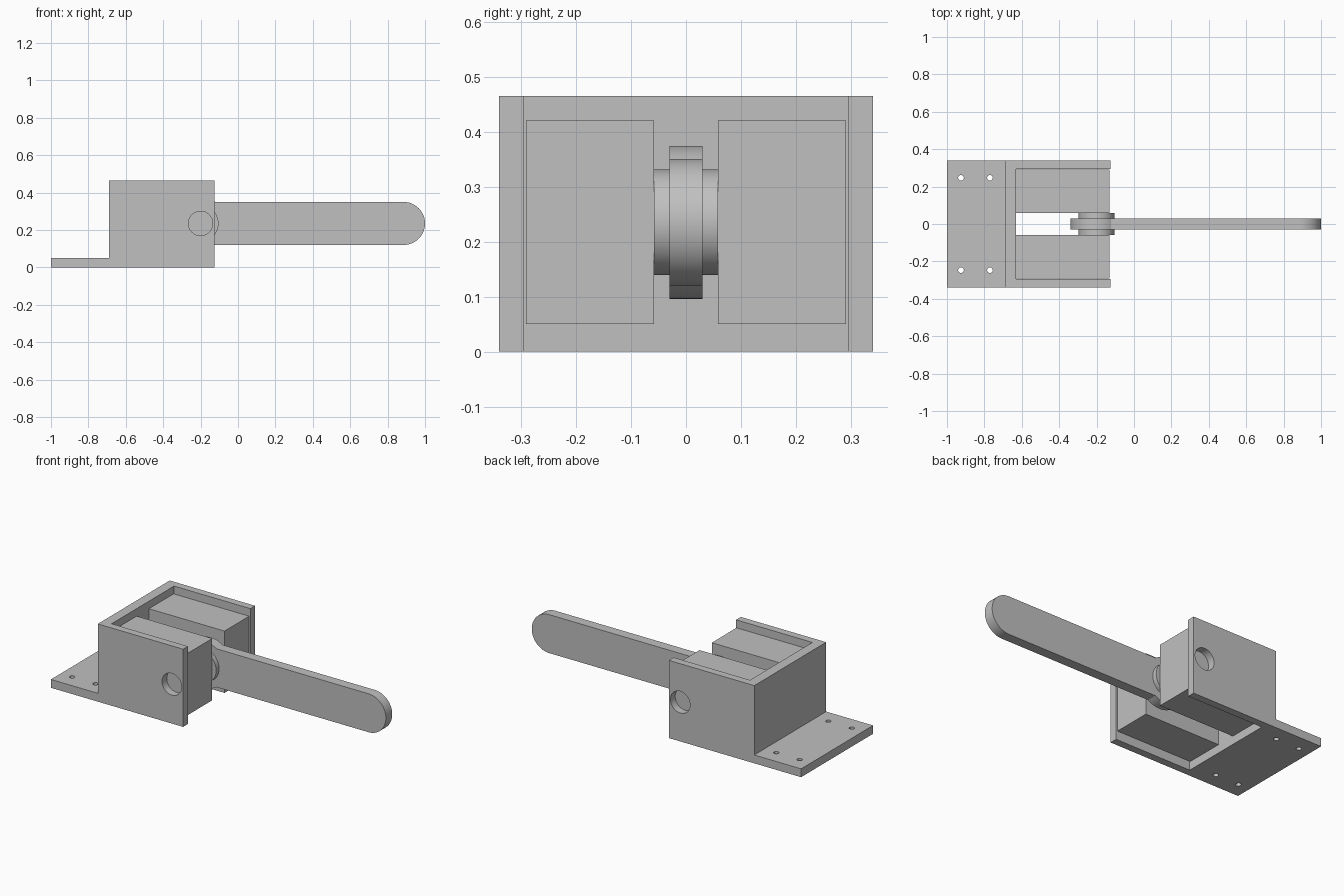
import bpy, bmesh
from math import pi, sin, cos, asin
from mathutils import Vector, Matrix

cube = bpy.data.objects.get("Cube")
if cube:
    bpy.data.objects.remove(cube, do_unlink=True)

grey = bpy.data.materials.new("plain grey")
grey.use_nodes = True
grey.diffuse_color = (0.53, 0.53, 0.53, 1)
grey.node_tree.nodes["Principled BSDF"].inputs["Base Color"].default_value = (0.53, 0.53, 0.53, 1)

PIVOT_X, PIVOT_Z = -0.20, 0.235


def finish(name, bm):
    bmesh.ops.recalc_face_normals(bm, faces=bm.faces)
    mesh = bpy.data.meshes.new(name)
    bm.to_mesh(mesh)
    bm.free()
    obj = bpy.data.objects.new(name, mesh)
    bpy.context.collection.objects.link(obj)
    mesh.materials.append(grey)
    return obj


def box(name, low, high):
    bm = bmesh.new()
    low, high = Vector(low), Vector(high)
    size = Matrix.Diagonal((*(high - low), 1))
    bmesh.ops.create_cube(bm, size=1, matrix=Matrix.Translation((low + high) / 2) @ size)
    return finish(name, bm)


def cylinder(name, centre, radius, depth, sideways=False, segments=64):
    bm = bmesh.new()
    turn = Matrix.Rotation(pi / 2 if sideways else 0, 4, "X")
    bmesh.ops.create_cone(bm, cap_ends=True, segments=segments, radius1=radius, radius2=radius,
                          depth=depth, matrix=Matrix.Translation(centre) @ turn)
    return finish(name, bm)


def side_profile(name, points, half_width):
    """Extrude an x-z outline symmetrically along y."""
    bm = bmesh.new()
    face = bm.faces.new([bm.verts.new((x, -half_width, z)) for x, z in points])
    new = bmesh.ops.extrude_face_region(bm, geom=[face])["geom"]
    moved = [v for v in new if isinstance(v, bmesh.types.BMVert)]
    bmesh.ops.translate(bm, verts=moved, vec=(0, 2 * half_width, 0))
    return finish(name, bm)


def cut(obj, cutters):
    """Subtract each cutter, bake the result and remove the cutters."""
    for cutter in cutters:
        cutter.hide_render = True
        mod = obj.modifiers.new("cut", "BOOLEAN")
        mod.operation, mod.solver, mod.object = "DIFFERENCE", "EXACT", cutter
    bpy.context.view_layer.update()
    baked = bpy.data.meshes.new_from_object(obj.evaluated_get(bpy.context.evaluated_depsgraph_get()))
    obj.modifiers.clear()
    obj.data = baked
    for cutter in cutters:
        bpy.data.objects.remove(cutter, do_unlink=True)


def arc(cx, radius, start, end, steps):
    angles = [start + (end - start) * i / steps for i in range(steps + 1)]
    return [(cx + radius * cos(a), PIVOT_Z + radius * sin(a)) for a in angles]


# Housing and mounting flange in one piece, open at top, bottom and one end
housing = side_profile("housing", [(-1, 0), (-0.125, 0), (-0.125, 0.465), (-0.69, 0.465),
                                   (-0.69, 0.05), (-1, 0.05)], 0.34)
cutters = [box("cavity_cutter", (-0.63, -0.295, -0.5), (0.2, 0.295, 1)),
           cylinder("pin_hole_cutter", (PIVOT_X, 0, PIVOT_Z), 0.065, 1, sideways=True)]
for x in (-0.925, -0.77):
    for y in (-0.247, 0.247):
        cutters.append(cylinder("screw_hole_cutter", (x, y, 0), 0.015, 0.4, segments=32))
cut(housing, cutters)

# Two blocks flanking the lever
for name, side in (("left_block", 1), ("right_block", -1)):
    ys = sorted((side * 0.058, side * 0.291))
    box(name, (-0.63, ys[0], 0.05), (-0.13, ys[1], 0.42))

# Lever: round pivot eye running into a straight arm with a rounded tip
eye, half = 0.139, 0.115
meet = asin(half / eye)
outline = arc(PIVOT_X, eye, meet, 2 * pi - meet, 56) + arc(1 - half, half, -pi / 2, pi / 2, 40)
lever = side_profile("lever", outline, 0.03)

# Hub on both sides of the lever
hub = cylinder("pivot_hub", (PIVOT_X, 0, PIVOT_Z), 0.096, 0.116, sideways=True)

# Smooth round surfaces, keep edges sharp
bpy.ops.object.select_all(action="DESELECT")
for obj in (housing, lever, hub):
    obj.select_set(True)
bpy.context.view_layer.objects.active = housing
bpy.ops.object.shade_smooth_by_angle(angle=pi / 6)
